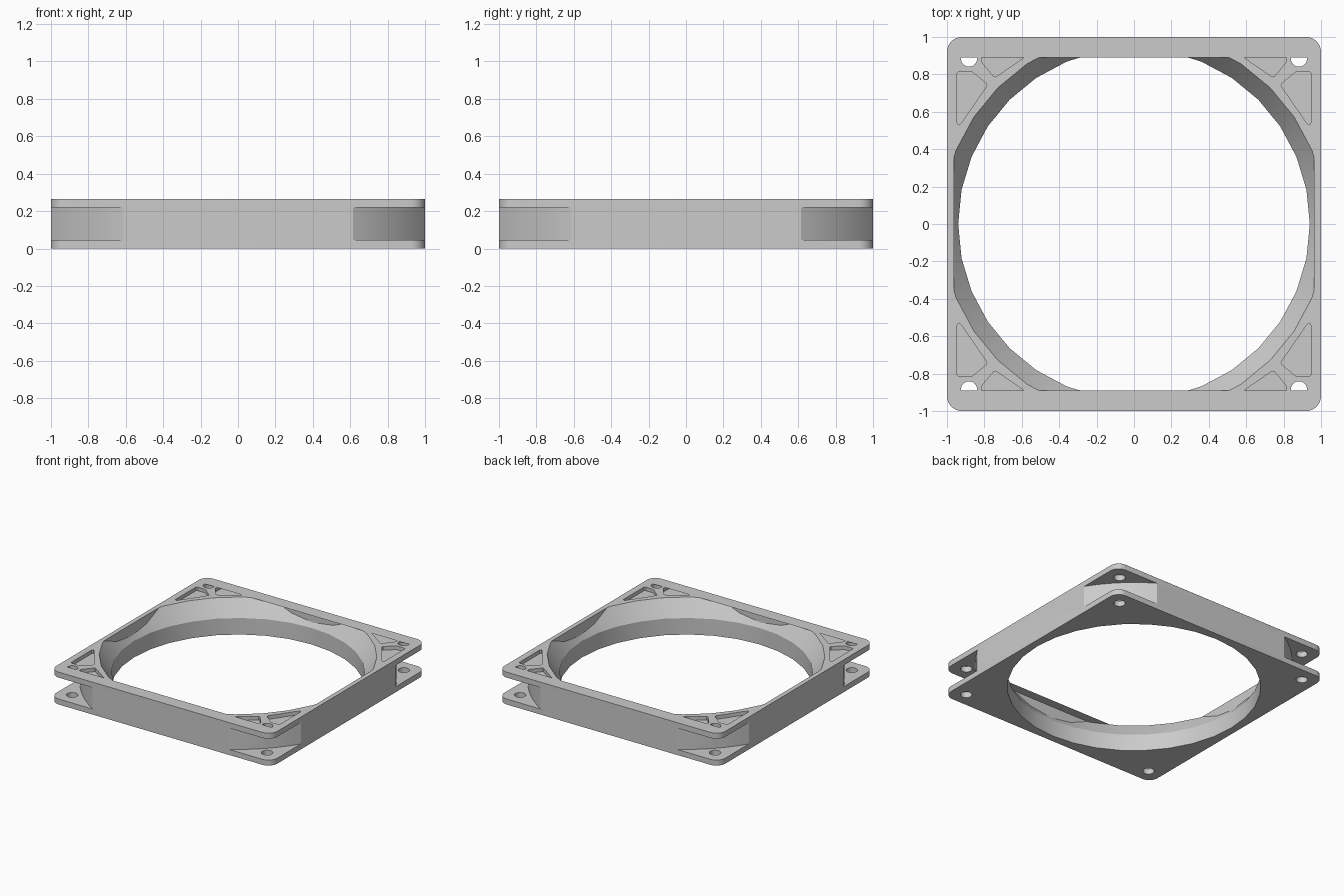
import bpy, bmesh
from math import sin, cos, pi, radians, atan2, hypot
from mathutils import Matrix

if "Cube" in bpy.data.objects:
    bpy.data.objects.remove(bpy.data.objects["Cube"])

H = 0.265          # total height
RIM = 0.045        # flange thickness
STRIP = 0.89       # inner edge of the thin top strips


def new_object(name, bm, cutter=False):
    bmesh.ops.recalc_face_normals(bm, faces=bm.faces)
    me = bpy.data.meshes.new(name)
    bm.to_mesh(me)
    bm.free()
    ob = bpy.data.objects.new(name, me)
    bpy.context.collection.objects.link(ob)
    ob.hide_render = cutter
    return ob


def prism(bm, pts, z0, z1):
    a = [bm.verts.new((x, y, z0)) for x, y in pts]
    b = [bm.verts.new((x, y, z1)) for x, y in pts]
    n = len(pts)
    bm.faces.new(a[::-1])
    bm.faces.new(b)
    for i in range(n):
        bm.faces.new((a[i], a[(i + 1) % n], b[(i + 1) % n], b[i]))


def arc(cx, cy, r, a0, a1, n):
    return [(cx + r * cos(a0 + (a1 - a0) * i / n),
             cy + r * sin(a0 + (a1 - a0) * i / n)) for i in range(n + 1)]


def mirrored(pts):
    """The outline in all four corners."""
    for sx in (1, -1):
        for sy in (1, -1):
            yield [(x * sx, y * sy) for x, y in pts]


def cut(ob, cutter):
    mod = ob.modifiers.new("cut", 'BOOLEAN')
    mod.operation = 'DIFFERENCE'
    mod.solver = 'EXACT'
    mod.object = cutter
    bpy.context.view_layer.objects.active = ob
    bpy.ops.object.modifier_apply(modifier=mod.name)
    bpy.data.objects.remove(cutter)


# Frame block with rounded corners
R = 0.08
outline = []
for k, (sx, sy) in enumerate(((1, 1), (-1, 1), (-1, -1), (1, -1))):
    outline += arc(sx * (1 - R), sy * (1 - R), R, k * pi / 2, (k + 1) * pi / 2, 8)
bm = bmesh.new()
prism(bm, outline, 0, H)
frame = new_object("fan_frame", bm)

# Flared 32-sided duct, trimmed to a square near the outer walls
bm = bmesh.new()
rings = []
for r, z in ((0.94, -0.1), (0.94, 0.135), (1.03, H), (1.0577, 0.305)):
    rings.append([bm.verts.new((x, y, z)) for x, y in arc(0, 0, r, 0, 2 * pi, 32)[:-1]])
for lo, hi in zip(rings, rings[1:]):
    for i in range(32):
        j = (i + 1) % 32
        bm.faces.new((lo[i], lo[j], hi[j], hi[i]))
bm.faces.new(rings[0][::-1])
bm.faces.new(rings[-1])
for d in ((1, 0, 0), (-1, 0, 0), (0, 1, 0), (0, -1, 0)):
    bmesh.ops.bisect_plane(bm, geom=bm.verts[:] + bm.edges[:] + bm.faces[:],
                           plane_co=[c * 0.963 for c in d], plane_no=d, clear_outer=True)
    bmesh.ops.holes_fill(bm, edges=[e for e in bm.edges if e.is_boundary], sides=0)
cut(frame, new_object("duct_cutter", bm, True))

# Corner gaps between the flanges, following the round outer duct wall
a0 = atan2(0.615, 1)
gap = arc(0, 0, hypot(1, 0.615), a0, pi / 2 - a0, 14)
gap += [(0.615, 1.1), (1.1, 1.1), (1.1, 0.615)]
bm = bmesh.new()
for pts in mirrored(gap):
    prism(bm, pts, RIM, H - RIM)
cut(frame, new_object("corner_gap_cutter", bm, True))

# Shallow triangular pockets in the top flange
pocket = [(0.945, 0.808), (0.935, 0.815), (0.875, 0.815), (0.862, 0.811), (0.789, 0.75),
          (0.787, 0.738), (0.925, 0.538), (0.938, 0.53), (0.946, 0.54)]
bm = bmesh.new()
for shape in (pocket, [(y, x) for x, y in pocket]):
    for pts in mirrored(shape):
        prism(bm, pts, H - 0.03, H + 0.05)
cut(frame, new_object("pocket_cutter", bm, True))

# Screw holes through both flanges
bm = bmesh.new()
for pts in mirrored(arc(0.882, 0.884, 0.043, 0, 2 * pi, 24)[:-1]):
    prism(bm, pts, -0.05, H + 0.05)
cut(frame, new_object("screw_hole_cutter", bm, True))

bpy.ops.object.select_all(action='DESELECT')
frame.select_set(True)
bpy.context.view_layer.objects.active = frame
bpy.ops.object.shade_smooth_by_angle(angle=radians(30))

# Paper-thin strips lying over the front and back of the top flange
for name, s in (("back_top_strip", 1), ("front_top_strip", -1)):
    pts = [(x, y) for x, y in outline if y > 0.9] + [(-1, STRIP), (1, STRIP)]
    bm = bmesh.new()
    f = bm.faces.new([bm.verts.new((x, y * s, H + 0.0004)) for x, y in pts])
    f.normal_update()
    if f.normal.z < 0:
        f.normal_flip()
    me = bpy.data.meshes.new(name)
    bm.to_mesh(me)
    bm.free()
    bpy.context.collection.objects.link(bpy.data.objects.new(name, me))
